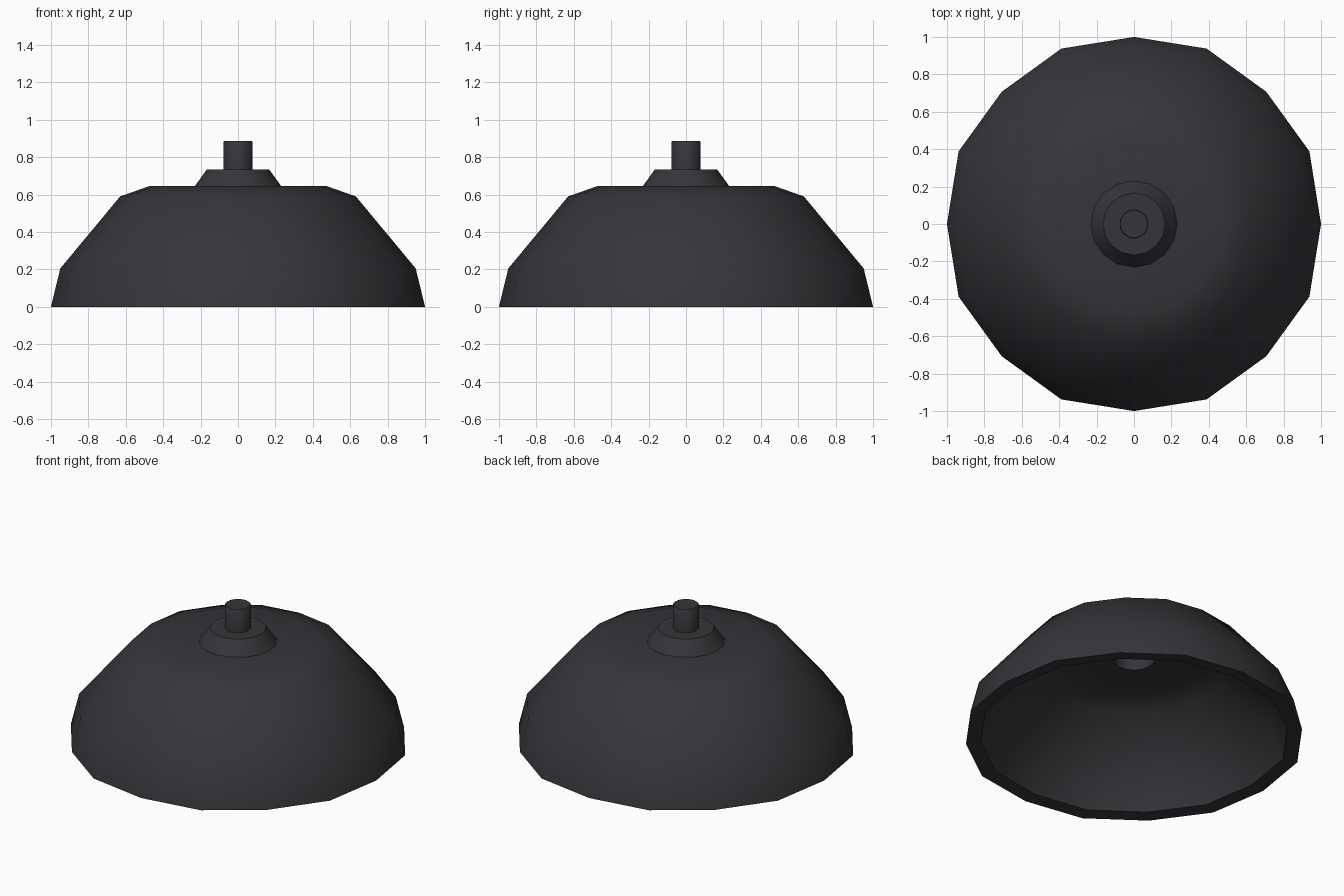
import bpy, bmesh, math

cube = bpy.data.objects.get("Cube")
if cube:
    bpy.data.objects.remove(cube)

SIDES = 16

charcoal = bpy.data.materials.new("charcoal")
charcoal.use_nodes = True
colour = (0.036, 0.036, 0.042, 1)
charcoal.diffuse_color = colour
charcoal.node_tree.nodes["Principled BSDF"].inputs["Base Color"].default_value = colour


def lathe(name, profile, hollow=False, flare=1.0):
    """Spin (radius, z) points round z; hollow joins last ring to first, else ends are capped."""
    bm = bmesh.new()
    rings = []
    for r, z in profile:
        ring = []
        for i in range(SIDES):
            a = 2 * math.pi * i / SIDES
            # alternate corners flare out slightly
            rr = r * (flare if i % 2 else 1)
            ring.append(bm.verts.new((rr * math.cos(a), rr * math.sin(a), z)))
        rings.append(ring)
    pairs = list(zip(rings, rings[1:]))
    if hollow:
        pairs.append((rings[-1], rings[0]))
    else:
        bm.faces.new(rings[0])
        bm.faces.new(rings[-1])
    for low, high in pairs:
        for i in range(SIDES):
            j = (i + 1) % SIDES
            bm.faces.new((low[i], low[j], high[j], high[i]))
    bmesh.ops.recalc_face_normals(bm, faces=bm.faces)
    mesh = bpy.data.meshes.new(name)
    bm.to_mesh(mesh)
    bm.free()
    mesh.materials.append(charcoal)
    obj = bpy.data.objects.new(name, mesh)
    bpy.context.collection.objects.link(obj)
    bpy.ops.object.select_all(action="DESELECT")
    obj.select_set(True)
    bpy.context.view_layer.objects.active = obj
    bpy.ops.object.shade_smooth_by_angle(angle=math.radians(40))


# thick dome with a round hole through its crown
outside = [(1.0, 0), (0.95, 0.205), (0.63, 0.59), (0.474, 0.645), (0.12, 0.645)]
inside = [(0.12, 0.526), (0.40, 0.515), (0.545, 0.472), (0.845, 0.152), (0.912, 0.008)]
lathe("lamp_shade", outside + inside, hollow=True, flare=1.015)

# tapered collar covering the hole
lathe("collar", [(0.231, 0.645), (0.166, 0.735)])

# short mounting stem with a softened top edge
lathe("stem", [(0.078, 0.73), (0.078, 0.881), (0.074, 0.886)])
